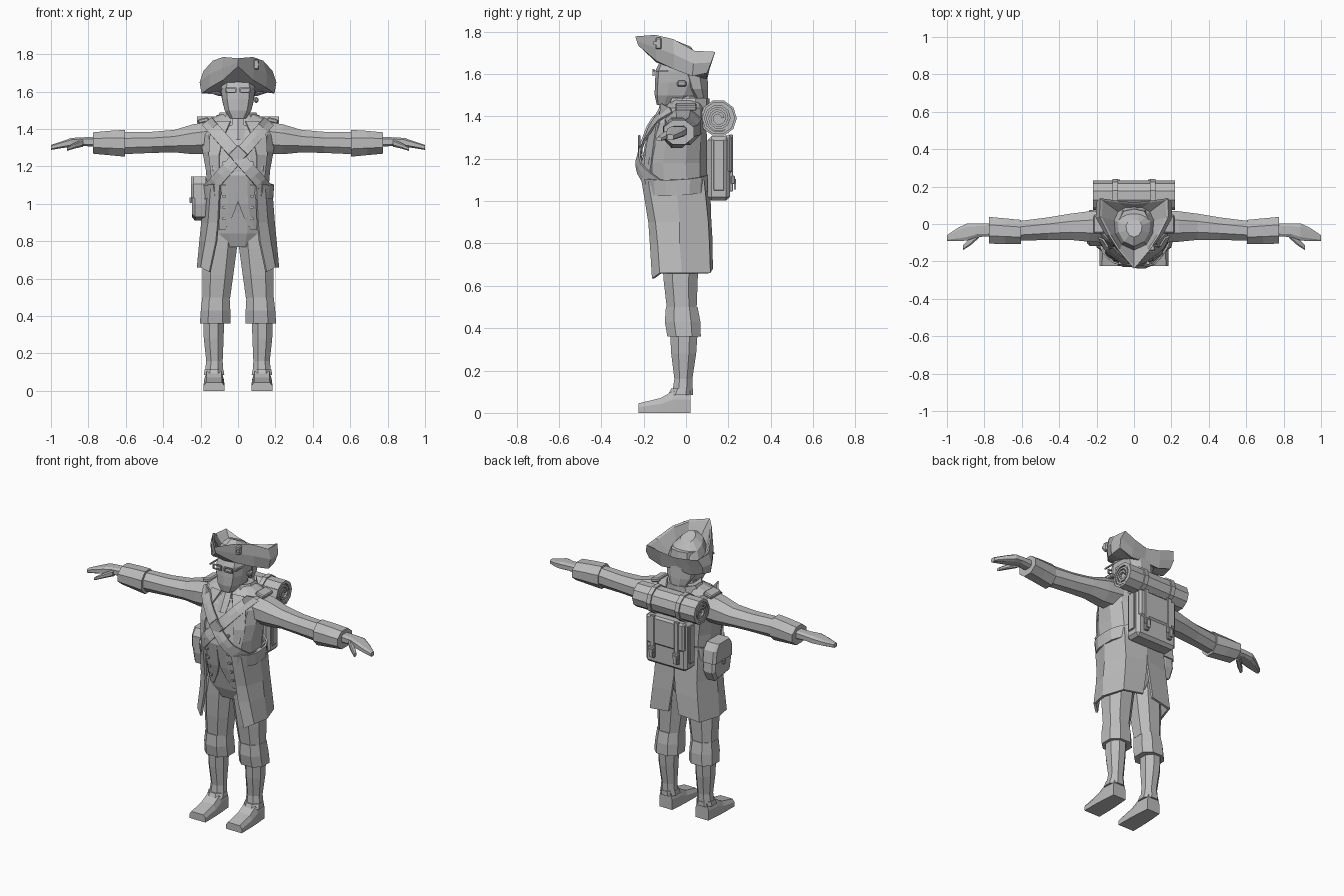
import bpy, bmesh
from math import sin, cos, pi, radians
from mathutils import Matrix, Vector
from mathutils.bvhtree import BVHTree

old = bpy.data.objects.get("Cube")
if old:
    bpy.data.objects.remove(old)

grey = bpy.data.materials.new("plain_grey")
grey.use_nodes = True
COLOUR = (0.5, 0.5, 0.5, 1)
grey.diffuse_color = COLOUR
grey.node_tree.nodes["Principled BSDF"].inputs["Base Color"].default_value = COLOUR


def finish(name, bm, mirror=False, thick=0):
    bmesh.ops.recalc_face_normals(bm, faces=bm.faces)
    mesh = bpy.data.meshes.new(name)
    bm.to_mesh(mesh)
    bm.free()
    mesh.materials.append(grey)
    ob = bpy.data.objects.new(name, mesh)
    bpy.context.collection.objects.link(ob)
    if thick:
        mod = ob.modifiers.new("thickness", "SOLIDIFY")
        mod.thickness = thick
        mod.offset = 0
    if mirror:
        ob.modifiers.new("mirror", "MIRROR")
    return ob


def loft(name, rings, closed=True, caps=True, **kw):
    """Skin a list of point rows."""
    bm = bmesh.new()
    rows = [[bm.verts.new(p) for p in r] for r in rings]
    n = len(rows[0])
    for a, b in zip(rows, rows[1:]):
        for i in range(n if closed else n - 1):
            j = (i + 1) % n
            bm.faces.new((a[i], a[j], b[j], b[i]))
    if closed and caps:
        bm.faces.new(rows[0])
        bm.faces.new(rows[-1])
    return finish(name, bm, **kw)


def oval(a, b, n, power=1.0):
    """Points of a rounded box reaching a and b."""
    half = pi / n
    out = []
    for i in range(n):
        c, s = cos(half + i * 2 * half), sin(half + i * 2 * half)
        c, s = [max(-1, min(1, v / cos(half))) for v in (c, s)]
        out.append((a * abs(c) ** power * (1 if c > 0 else -1),
                    b * abs(s) ** power * (1 if s > 0 else -1)))
    return out


def tower(name, sections, n=8, power=1.0, **kw):
    """Upright part from (z, half width, front y, back y[, centre x])."""
    rings = []
    for z, hx, yf, yb, *cx in sections:
        x0 = cx[0] if cx else 0
        rings.append([(x0 + u, (yf + yb) / 2 + v, z) for u, v in oval(hx, (yb - yf) / 2, n, power)])
    return loft(name, rings, **kw)


def sleeve(name, sections, power=1.0):
    """Sideways part from (x, front y, back y, low z, high z)."""
    return loft(name, [[(x, (yf + yb) / 2 + u, (lo + hi) / 2 + v)
                        for u, v in oval((yb - yf) / 2, (hi - lo) / 2, 8, power)]
                       for x, yf, yb, lo, hi in sections], mirror=True)


def box(name, centre, size, bevel=0, mirror=False, tilt=0):
    bm = bmesh.new()
    bmesh.ops.create_cube(bm, size=1)
    bmesh.ops.scale(bm, vec=size, verts=bm.verts)
    if bevel:
        bmesh.ops.bevel(bm, geom=bm.edges[:], offset=bevel, segments=1, affect="EDGES")
    bmesh.ops.rotate(bm, verts=bm.verts, matrix=Matrix.Rotation(tilt, 3, "Y"))
    bmesh.ops.translate(bm, vec=centre, verts=bm.verts)
    return finish(name, bm, mirror)


# Body under the coat skirts, and the chest
body = tower("coat_body", [
    (.77, .10, -.11, .05), (.84, .14, -.14, .08), (.95, .155, -.165, .09), (1.06, .162, -.195, .1),
    (1.18, .172, -.212, .1), (1.28, .19, -.185, .1), (1.37, .20, -.15, .095), (1.44, .185, -.10, .085),
    (1.48, .09, -.065, .07)], n=12, power=.8)
tree = BVHTree.FromPolygons([v.co[:] for v in body.data.vertices],
                            [p.vertices[:] for p in body.data.polygons])


def on_front(x, z, lift):
    hit = tree.ray_cast(Vector((x, -1, z)), Vector((0, 1, 0)))[0]
    return (x, (hit.y if hit else -.1) - lift, z)


def around(angle, z, lift):
    d = Vector((sin(angle), -cos(angle), 0))
    hit = tree.ray_cast(Vector((0, -.05, z)) + d, -d)[0]
    return hit + d * lift


def chest_strap(name, a, b, width, lift):
    a, b = Vector(a), Vector(b)
    side = Vector((a.y - b.y, b.x - a.x)).normalized() * width / 2
    path = [a.lerp(b, i / 10) for i in range(11)]
    return loft(name, [[on_front(*(p + side * k), lift) for k in (-1, 0, 1)] for p in path],
                closed=False, thick=.01)


# Waistcoat halves, coat lapels and buttons
vest = [(1.42, 0, .04), (1.3, 0, .1), (1.15, 0, .1), (1.0, .004, .1), (.93, .03, .1), (.86, .07, .1)]
loft("waistcoat", [[on_front(x, z, .005) for x in (i, (i + o) / 2, o)] for z, i, o in vest],
     closed=False, mirror=True, thick=.008)
lapel = [(1.44, .04, .11), (1.36, .075, .15), (1.26, .10, .155), (1.15, .10, .142), (1.05, .09, .132)]
loft("lapels", [[on_front(x, z, .009) for x in (i, o)] for z, i, o in lapel],
     closed=False, mirror=True, thick=.01)
for i in range(6):
    z = .92 + i * .06
    box("button", on_front(.075, z, .012), (.016, .016, .012), mirror=True)

# Coat skirts, open at the front and vented behind
skirt = [(1.10, 1.10, [(.095, -.205), (.14, -.175), (.175, -.05), (.14, .08), (0, .106)]),
         (.90, .90, [(.105, -.172), (.155, -.14), (.19, -.03), (.145, .10), (0, .112)]),
         (.80, .80, [(.115, -.165), (.17, -.13), (.20, -.03), (.155, .105), (.012, .118)]),
         (.66, .635, [(.15, -.155), (.195, -.12), (.213, -.02), (.17, .11), (.035, .12)])]
loft("coat_skirts", [[(x, y, zf if i == 0 else z + .02 * (i == 4)) for i, (x, y) in enumerate(row)]
                     for z, zf, row in skirt], closed=False, mirror=True, thick=.014)

# Legs, gaiters and shoes
tower("breeches", [(.90, .075, -.12, .06, .08), (.76, .092, -.115, .06, .098), (.62, .083, -.105, .055, .108),
                   (.49, .073, -.09, .05, .116)], mirror=True, power=.85)
tower("knee_cuffs", [(.50, .073, -.095, .055, .118), (.43, .079, -.1, .068, .12),
                     (.36, .082, -.088, .07, .122)], mirror=True, power=.85)
tower("gaiters", [(.38, .056, -.075, .055, .13), (.28, .053, -.07, .048, .13), (.16, .044, -.055, .03, .126),
                  (.09, .05, -.065, .03, .128)], mirror=True)
tower("gaiter_bands", [(.115, .05, -.07, .033, .128), (.085, .055, -.085, .033, .128)], mirror=True)
foot = [(.022, .105, .045), (-.06, .105, .052), (-.12, .07, .055), (-.225, .045, .056)]
loft("shoes", [[(.128 - w, y, 0), (.128 + w, y, 0), (.128 + w, y, h * .6),
                (.128 + w * .75, y, h), (.128 - w * .75, y, h), (.128 - w, y, h * .6)]
               for y, h, w in foot], mirror=True)

# Arms, cuffs and hands
sleeve("sleeves", [(.14, -.1, .075, 1.27, 1.44), (.24, -.095, .068, 1.265, 1.425), (.34, -.085, .055, 1.275, 1.395),
                   (.46, -.085, .035, 1.272, 1.385), (.62, -.09, .015, 1.265, 1.385)])
sleeve("cuffs", [(.605, -.108, .022, 1.252, 1.395), (.69, -.107, .03, 1.26, 1.39), (.775, -.105, .038, 1.268, 1.382)])
sleeve("hands", [(.765, -.065, .002, 1.305, 1.358), (.84, -.07, .004, 1.31, 1.355), (.89, -.088, .004, 1.305, 1.352),
                 (.94, -.092, -.02, 1.298, 1.335), (1.0, -.09, -.06, 1.288, 1.315)], .6)
sleeve("thumbs", [(.83, -.075, -.03, 1.305, 1.345), (.875, -.115, -.075, 1.295, 1.325),
                  (.915, -.14, -.115, 1.283, 1.303)], .7)

# Head, neck, collar and neckcloth
tower("neck", [(1.42, .06, -.07, .06), (1.53, .06, -.08, .05)])
tower("head", [(1.455, .042, -.138, -.02), (1.50, .072, -.148, .05), (1.56, .085, -.147, .08),
               (1.62, .09, -.142, .09), (1.69, .08, -.11, .08)], n=10, power=.8)
tower("collar", [(1.43, .115, -.09, .105), (1.485, .092, -.075, .105)], n=10, caps=False, thick=.014)
tower("neckcloth", [(1.34, .03, -.18, -.13), (1.40, .035, -.15, -.09), (1.46, .028, -.115, -.06)], n=6)
tower("hair", [(1.48, .05, .04, .105), (1.53, .08, .0, .105), (1.61, .095, -.03, .1)])
box("side_curl", (.098, -.02, 1.555), (.024, .045, .03), .008)
# Spectacle frames with side arms
for z in (1.595, 1.62):
    box("lens_rim", (.038, -.153, z), (.054, .01, .006), mirror=True)
for x in (.012, .065):
    box("lens_side", (x, -.153, 1.6075), (.006, .01, .026), mirror=True)
box("spectacle_arms", (.088, -.075, 1.615), (.008, .16, .008), mirror=True)

# Three-cornered hat: underside, turned-up brim, then the crown
under = [(0, -.14, 1.655), (.065, -.11, 1.645), (.1, -.05, 1.62), (.106, .02, 1.6),
         (.085, .065, 1.585), (.045, .088, 1.58), (0, .09, 1.58)]
low = [(0, -.225, 1.735), (.08, -.14, 1.662), (.15, -.055, 1.622), (.195, .03, 1.59),
       (.19, .1, 1.605), (.1, .1, 1.575), (0, .095, 1.585)]
high = [(0, -.24, 1.778), (.08, -.145, 1.785), (.135, -.06, 1.765), (.185, .04, 1.71),
        (.18, .138, 1.705), (.09, .125, 1.68), (0, .115, 1.665)]
mid = [((a[0] + b[0]) * .54, (a[1] + b[1]) / 2, (a[2] + b[2]) / 2) for a, b in zip(low, high)]


def whole(half):
    return half + [(-x, y, z) for x, y, z in half[-2:0:-1]]


def shifted(pts, k, dz):
    return [(x * k, -.025 + (y + .025) * k, z + dz) for x, y, z in pts]


flat = [(x, y, 1.61 + (z - 1.61) * .5) for x, y, z in under]
rings = [under, low, mid, high, shifted(high, .93, -.008), shifted(under, 1.0, .035),
         shifted(under, .82, .09), shifted(flat, .4, .135)]
loft("tricorn_hat", [whole(r) for r in rings])
box("hat_cockade", (.098, -.13, 1.745), (.03, .03, .055), .006)
box("hat_button", (.105, -.14, 1.745), (.016, .025, .016))

# Crossed straps, buckle and the hip band
chest_strap("shoulder_strap_left", (.165, 1.44), (-.152, 1.08), .065, .016)
chest_strap("shoulder_strap_right", (-.165, 1.44), (.152, 1.08), .065, .024)
box("strap_buckle", on_front(0, 1.262, .03), (.075, .012, .075), .004, tilt=radians(45))
for name, s in (("hip_band_left", 1), ("hip_band_right", -1)):
    loft(name, [[around(s * radians(42 + i * 17), z + .0014 * (i - 2) ** 2, .022) for z in (1.025, 1.1)]
                for i in range(9)], closed=False, thick=.012)
box("shoulder_tabs", (.185, .0, 1.445), (.06, .10, .025), .006, True, radians(14))

# Cartridge pouch on the right hip
outline = [(-.115, 1.0), (-.1, .93), (.04, .91), (.07, .97), (.06, 1.1), (.03, 1.14), (-.085, 1.14), (-.115, 1.1)]
loft("pouch", [[(x, (y + .02) * k - .02, 1.03 + (z - 1.03) * k) for y, z in outline]
               for x, k in ((-.165, .92), (-.18, 1), (-.23, 1), (-.245, .85))])
loft("pouch_flap", [[(x, (y + .02) * k - .02, max(1.03, z * 1.005)) for y, z in outline]
                    for x, k in ((-.17, 1.04), (-.237, 1.04), (-.252, .85))])
box("pouch_stud", (-.253, -.02, 1.02), (.014, .02, .03), .003)

# Knapsack with flap, straps and buckles
box("knapsack", (0, .155, 1.155), (.29, .105, .305), .018)
box("knapsack_flap", (0, .195, 1.22), (.27, .045, .18), .012)
box("knapsack_straps", (.085, .213, 1.18), (.03, .018, .27), .003, True)
box("knapsack_buckles", (.085, .222, 1.1), (.042, .018, .04), .004, True)
box("strap_ends", (.085, .232, 1.08), (.022, .01, .05), 0, True)
box("knapsack_sides", (.148, .155, 1.17), (.012, .05, .24), .003, True)

# Rolled blanket and its ties
CY, CZ = .153, 1.392
spiral = [(.02 + .05 * i / 24, i * pi / 5) for i in range(25)] + [(.072, i * pi / 5) for i in range(25, 35)]
loft("blanket_roll", [[(x, CY + r * cos(a), CZ + r * sin(a)) for r, a in spiral] for x in (-.218, .218)],
     closed=False, thick=.013)


def roll(name, x, width, r):
    loft(name, [[(x + d * width / 2, CY + r * cos(i * pi / 5), CZ + r * sin(i * pi / 5)) for i in range(10)]
                for d in (-1, 1)])


roll("blanket_core", 0, .41, .067)
for x in (-.1, .1):
    roll("blanket_tie", x, .028, .087)
